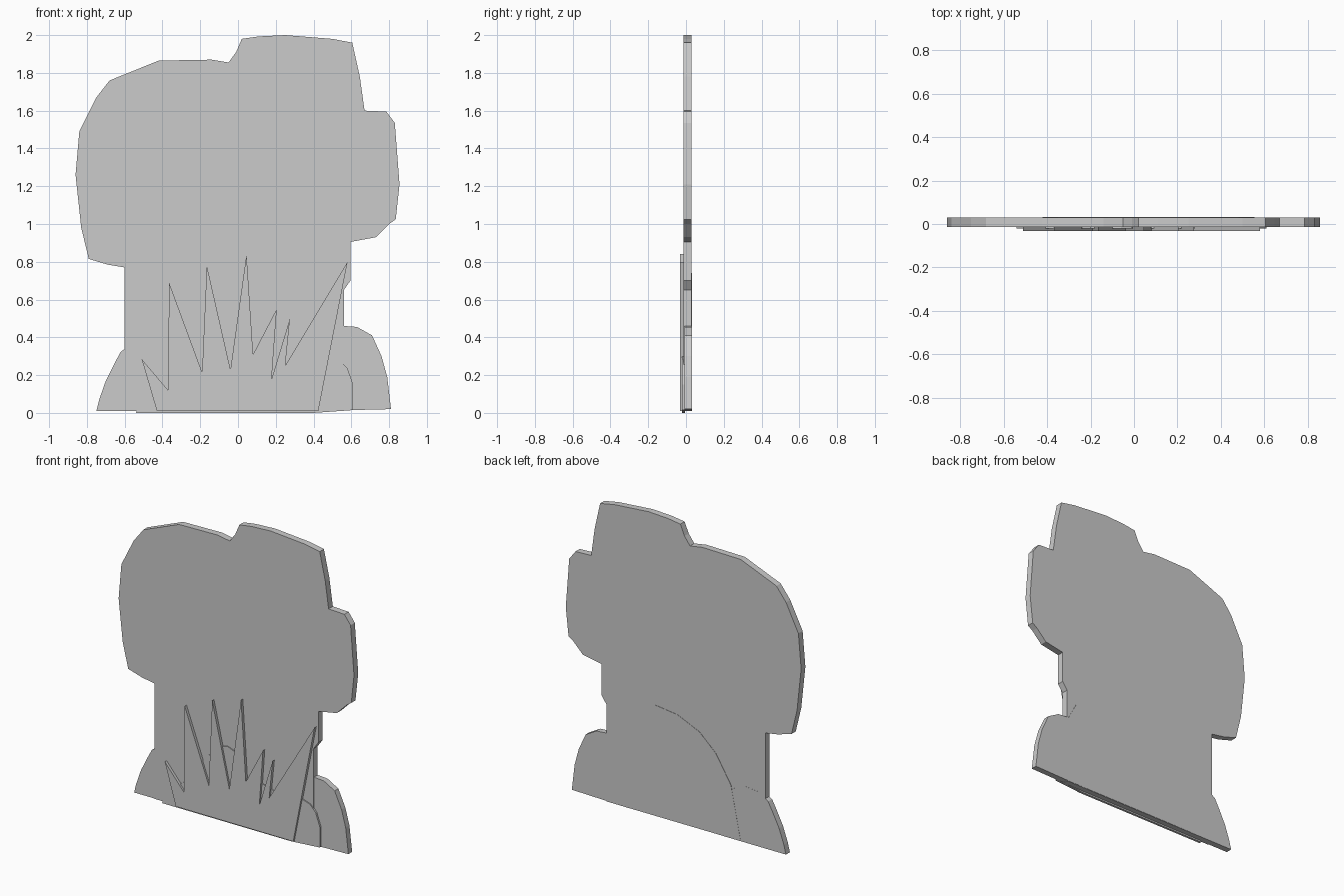
import bpy, bmesh


def panel(name, outline, front, back):
    """Flat cut-out: an x/z outline extruded from y=front to y=back."""
    bm = bmesh.new()
    face = bm.faces.new([bm.verts.new((x, front, z)) for x, z in outline])
    out = bmesh.ops.extrude_face_region(bm, geom=[face])
    verts = [g for g in out["geom"] if isinstance(g, bmesh.types.BMVert)]
    bmesh.ops.translate(bm, verts=verts, vec=(0, back - front, 0))
    bmesh.ops.triangulate(bm, faces=[f for f in bm.faces if len(f.verts) > 4])
    bmesh.ops.recalc_face_normals(bm, faces=bm.faces)
    mesh = bpy.data.meshes.new(name)
    bm.to_mesh(mesh)
    bm.free()
    obj = bpy.data.objects.new(name, mesh)
    bpy.context.collection.objects.link(obj)
    return obj


# Tree canopy and trunk in one board
panel("tree_board", [
    (-.60, .01), (-.60, .77), (-.69, .785), (-.79, .815), (-.83, .98),
    (-.86, 1.26), (-.84, 1.49), (-.75, 1.67), (-.68, 1.76), (-.42, 1.865),
    (-.14, 1.87), (-.05, 1.855), (-.01, 1.91), (.02, 1.98), (.11, 1.993),
    (.25, 2.0), (.50, 1.98), (.605, 1.96), (.645, 1.78), (.67, 1.60),
    (.785, 1.595), (.83, 1.535), (.855, 1.21), (.835, 1.025), (.80, 1.0),
    (.73, .93), (.595, .905), (.595, .70), (.56, .65), (.56, .01)],
    -.014, .030)

# Rounded hill on the back
panel("back_hill", [
    (-.42, .012), (-.35, .36), (-.24, .54), (-.12, .65), (.04, .72),
    (.20, .74), (.35, .70), (.48, .59), (.555, .45), (.555, .012)],
    .02, .032)

# Side bushes
panel("left_bush", [
    (-.75, .01), (-.735, .07), (-.70, .17), (-.65, .27), (-.62, .325),
    (-.55, .37), (-.45, .38), (-.36, .34), (-.30, .01)], -.010, .031)
panel("right_bush", [
    (.40, .01), (.44, .38), (.56, .46), (.63, .455), (.71, .41),
    (.76, .30), (.79, .19), (.81, .02)], -.008, .031)

# Low lumpy shrub in front
panel("front_shrub", [
    (-.54, 0), (-.51, .07), (-.46, .13), (-.38, .18), (-.30, .20),
    (-.25, .29), (-.24, .37), (-.20, .41), (-.15, .40), (-.11, .49),
    (-.06, .50), (-.01, .48), (.02, .36), (.08, .33), (.14, .35),
    (.20, .32), (.27, .30), (.38, .28), (.48, .30), (.54, .28),
    (.58, .235), (.61, .15), (.61, .015), (.4, 0)], -.020, -.005)

# Spiky grass in front of everything
panel("grass", [
    (-.43, .012), (-.51, .285), (-.37, .12), (-.365, .69), (-.19, .215),
    (-.165, .78), (-.04, .23), (.045, .84), (.08, .31), (.205, .55),
    (.178, .18), (.275, .50), (.25, .25), (.58, .80), (.425, .01)],
    -.033, -.012)
